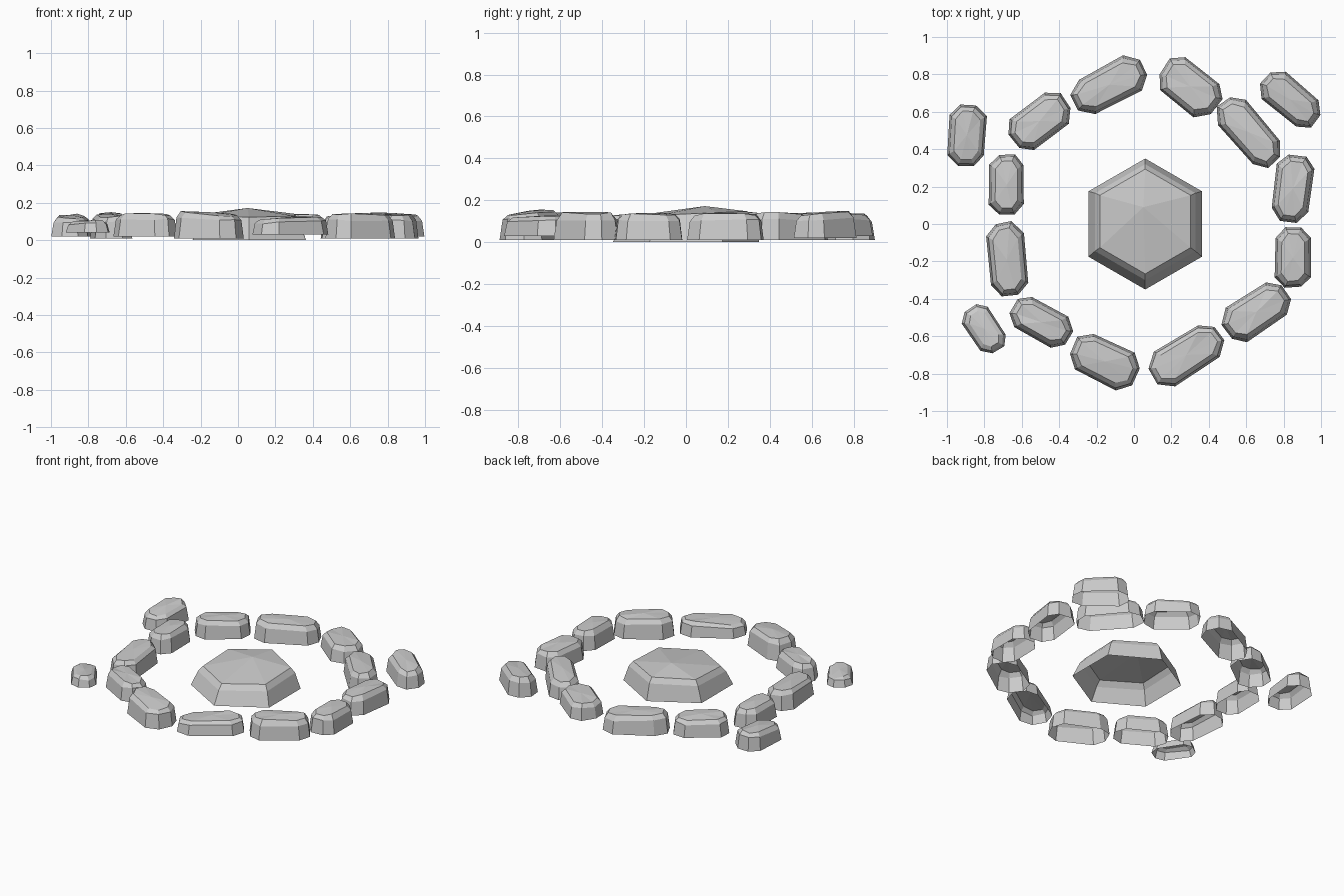
import bpy, math, random

if "Cube" in bpy.data.objects:
    bpy.data.objects.remove(bpy.data.objects["Cube"])

random.seed(4)


def loft(name, rings, apex):
    """Skin stacked rings into an open-bottomed shell capped by a low peak."""
    n = len(rings[0])
    verts = [v for ring in rings for v in ring] + [apex]
    faces = []
    for k in range(len(rings) - 1):
        for i in range(n):
            j = (i + 1) % n
            faces.append((k * n + i, k * n + j, (k + 1) * n + j, (k + 1) * n + i))
    top = (len(rings) - 1) * n
    faces += [(top + i, top + (i + 1) % n, len(verts) - 1) for i in range(n)]
    mesh = bpy.data.meshes.new(name)
    mesh.from_pydata(verts, [], faces)
    obj = bpy.data.objects.new(name, mesh)
    bpy.context.collection.objects.link(obj)
    return obj


def stone(name, cx, cy, length, width, angle, z0, z1, tilt):
    """Elongated chipped octagon, tapering upward, with a sloping top."""
    a, b = length / 2, width / 2
    outline = [(1, -.45), (1, .45), (.66, 1), (-.66, 1),
               (-1, .45), (-1, -.45), (-.66, -1), (.66, -1)]
    outline = [(x * a * random.uniform(.96, 1.02), y * b * random.uniform(.92, 1.04))
               for x, y in outline]
    c, s = math.cos(math.radians(angle)), math.sin(math.radians(angle))

    def place(x, y, z):
        return (cx + c * x - s * y, cy + s * x + c * y, z)

    h = z1 - z0
    rings = []
    for inset, level in ((0, 0), (.012, .72), (.034, .94)):
        fx, fy = 1 - inset / a, 1 - inset / b
        rings.append([place(x * fx, y * fy,
                            z0 + h * level + tilt * level * x / a
                            + (random.uniform(-.006, .006) if level else 0))
                      for x, y in outline])
    return loft(name, rings, place(0, 0, z1))


# Ring of stones: x, y, length, width, angle, bottom, top, tilt along the length
STONES = [
    (-.893, .475, .33, .20, 88, .02, .135, .01),
    (-.68, .21, .32, .19, 90, .02, .15, 0),
    (-.68, -.19, .40, .20, 95, .01, .14, .01),
    (-.505, .55, .36, .22, 38, .02, .14, 0),
    (-.13, .745, .42, .21, 27, .01, .14, -.01),
    (.30, .735, .35, .23, -38, .03, .14, 0),
    (.615, .49, .43, .20, -50, .01, .14, .01),
    (.835, .665, .36, .19, -41, .02, .145, -.01),
    (.85, .19, .36, .21, 82, .01, .14, 0),
    (.85, -.18, .32, .19, 90, .01, .14, 0),
    (.655, -.47, .39, .21, 33, .01, .145, 0),
    (.28, -.70, .43, .21, 33, .03, .125, .01),
    (-.155, -.735, .38, .22, -27, .01, .15, -.01),
    (-.495, -.525, .34, .19, -30, .02, .145, 0),
    (-.80, -.56, .27, .17, -57, .04, .105, .005),
]
for i, data in enumerate(STONES, 1):
    stone(f"border_stone_{i:02d}", *data)

# Central hexagonal mound: steep flank, narrow chamfer, shallow crown
hexes = []
for radius, z in ((.35, 0), (.31, .10), (.28, .135)):
    hexes.append([(.06 + radius * math.cos(math.radians(30 + 60 * i)),
                   radius * math.sin(math.radians(30 + 60 * i)) + z * .1,
                   z + (.012 * math.sin(math.radians(30 + 60 * i)) if z else 0))
                  for i in range(6)])
loft("centre_mound", hexes, (.05, .09, .172))
